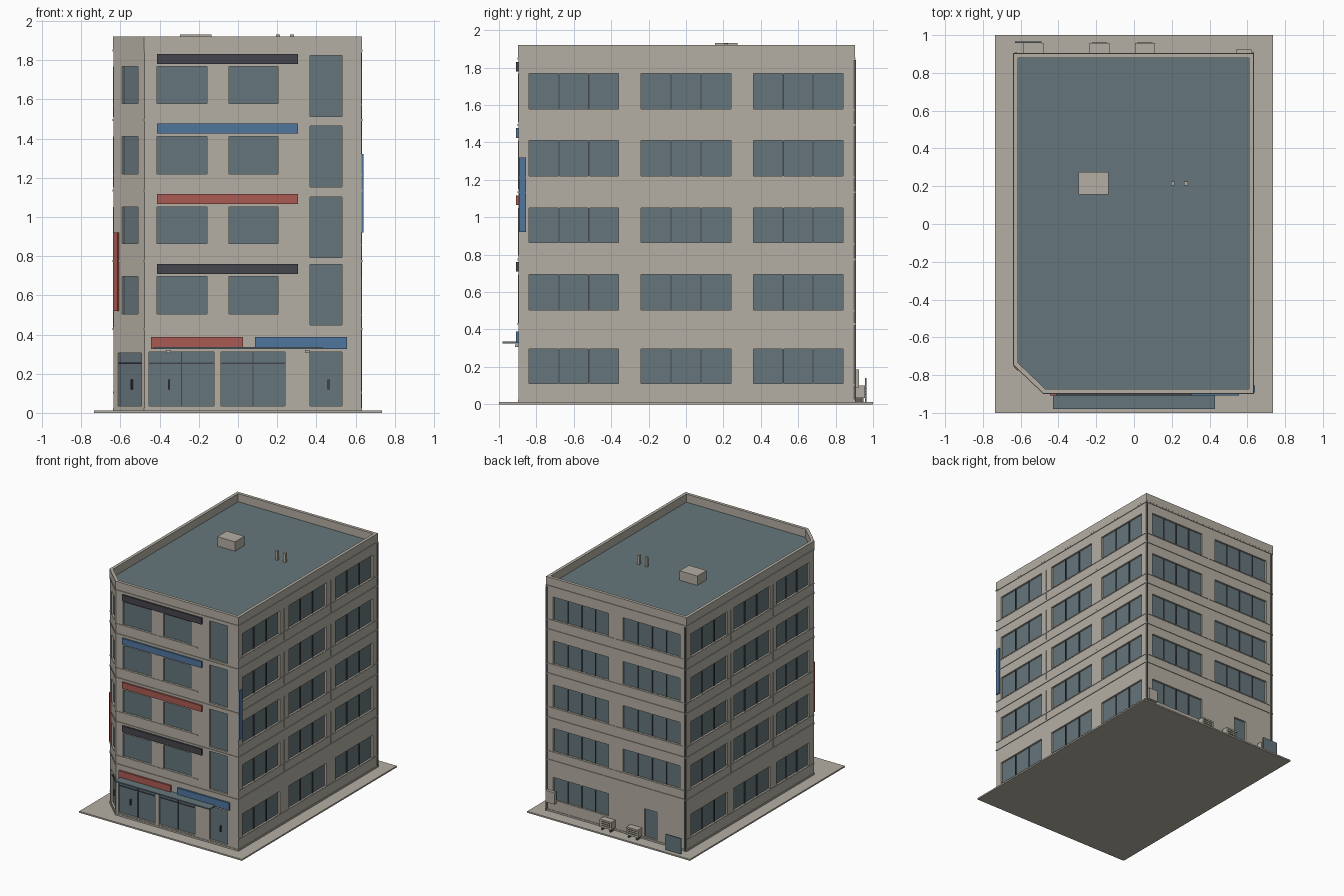
import bpy, bmesh, math
from mathutils import Vector

if "Cube" in bpy.data.objects:
    bpy.data.objects.remove(bpy.data.objects["Cube"])


def material(name, rgb):
    m = bpy.data.materials.new(name)
    m.diffuse_color = (*rgb, 1)
    m.use_nodes = True
    m.node_tree.nodes["Principled BSDF"].inputs["Base Color"].default_value = m.diffuse_color
    return m


WALL = material("concrete", (0.46, 0.43, 0.37))
GLASS = material("blue_grey_glass", (0.13, 0.18, 0.20))
DARK = material("charcoal", (0.06, 0.06, 0.075))
RED = material("red", (0.40, 0.10, 0.085))
BLUE = material("blue", (0.08, 0.18, 0.34))
TRIM = material("dark_trim", (0.12, 0.12, 0.11))

# Footprint, counter-clockwise, with a cut front-left corner
FOOT = [Vector(p) for p in ((-0.478, -0.895), (0.63, -0.895), (0.63, 0.9),
                            (-0.635, 0.9), (-0.635, -0.745))]
DEPTH = 0.015
ROOF_Z, TOP = 1.855, 1.92
FLOORS = (0.43, 0.775, 1.135, 1.495)
ROWS = ((0.505, 0.695), (0.865, 1.05), (1.22, 1.41), (1.58, 1.768))


class Side:
    """Wall frame: u runs along the wall, d points outwards."""
    def __init__(self, origin, direction, u0, u1):
        self.o, self.t = Vector(origin), Vector(direction).normalized()
        self.n = Vector((self.t.y, -self.t.x))
        self.u0, self.u1 = u0, u1

    def at(self, u, d, z):
        p = self.o + self.t * u + self.n * d
        return Vector((p.x, p.y, z))


front = Side((0, -0.895), (1, 0), -0.478, 0.63)
right = Side((0.63, 0), (0, 1), -0.895, 0.9)
back = Side((0, 0.9), (-1, 0), -0.63, 0.635)
left = Side((-0.635, 0), (0, -1), -0.9, 0.745)
cut = FOOT[0] - FOOT[4]
corner = Side(FOOT[4], cut, 0, cut.length)

parts = {}


def mesh(name, mats):
    if name not in parts:
        parts[name] = (bmesh.new(), mats)
    return parts[name][0]


def box(name, mat, side, u0, u1, d0, d1, z0, z1):
    bm = mesh(name, [mat])
    v = [bm.verts.new(side.at(u, d, z)) for z in (z0, z1)
         for u, d in ((u0, d1), (u1, d1), (u1, d0), (u0, d0))]
    for f in ((3, 2, 1, 0), (4, 5, 6, 7), (0, 1, 5, 4), (1, 2, 6, 5), (2, 3, 7, 6), (3, 0, 4, 7)):
        bm.faces.new([v[i] for i in f])


WORLD = Side((0, 0), (1, 0), 0, 0)


def world_box(name, mat, x0, x1, y0, y1, z0, z1):
    box(name, mat, WORLD, x0, x1, -y1, -y0, z0, z1)


def outline(off):
    """Footprint grown by off with mitred corners."""
    pts = []
    for i, p in enumerate(FOOT):
        a, b = (p - FOOT[i - 1]).normalized(), (FOOT[(i + 1) % 5] - p).normalized()
        na, nb = Vector((a.y, -a.x)), Vector((b.y, -b.x))
        pts.append(p + (na + nb) * off / (1 + na.dot(nb)))
    return pts


def ring(name, mat, inner, outer, z0, z1):
    bm = mesh(name, [mat])
    loops = [[bm.verts.new((p.x, p.y, z)) for p in outline(o)]
             for o, z in ((outer, z0), (outer, z1), (inner, z1), (inner, z0))]
    for k in range(4):
        a, b = loops[k], loops[(k + 1) % 4]
        for i in range(5):
            j = (i + 1) % 5
            bm.faces.new((a[i], a[j], b[j], b[i]))


def wall(name, s, windows):
    """Wall sheet with recessed panes; windows are (u0, u1, z0, z1)."""
    bm = mesh(name, [WALL, GLASS])
    us = sorted({s.u0, s.u1, *(u for w in windows for u in w[:2])})
    zs = sorted({0.01, TOP, *(z for w in windows for z in w[2:])})

    def quad(pts, mi=0):
        bm.faces.new([bm.verts.new(s.at(*p)) for p in pts]).material_index = mi

    for a, b in zip(us, us[1:]):
        for c, e in zip(zs, zs[1:]):
            u, z = (a + b) / 2, (c + e) / 2
            if not any(w[0] < u < w[1] and w[2] < z < w[3] for w in windows):
                quad(((a, 0, c), (b, 0, c), (b, 0, e), (a, 0, e)))
    for a, b, c, e in windows:
        rim = ((a, c), (b, c), (b, e), (a, e))
        quad([(u, -DEPTH, z) for u, z in rim], 1)
        for (u, z), (x, y) in zip(rim, rim[1:] + rim[:1]):
            quad(((u, 0, z), (x, 0, y), (x, -DEPTH, y), (u, -DEPTH, z)))
    bmesh.ops.remove_doubles(bm, verts=bm.verts, dist=1e-5)


def mullions(s, w, panes):
    for i in range(1, panes):
        u = w[0] + (w[1] - w[0]) * i / panes
        box("mullions", DARK, s, u - 0.003, u + 0.003, -DEPTH, -DEPTH + 0.007, w[2], w[3])


def joints(u_list, s, rows):
    for u in u_list:
        for z0, z1 in rows:
            box("pier_joints", WALL, s, u - 0.003, u + 0.003, -0.004, 0.003, z0 - 0.07, z1)


# Long sides and back: window strips on every floor
ALL_ROWS = ((0.11, 0.295),) + ROWS
right_bays = ((-0.84, -0.36), (-0.24, 0.24), (0.36, 0.84))
left_bays = ((-0.84, -0.37), (-0.29, 0.18), (0.26, 0.68))
back_bays = ((-0.57, -0.07), (0.06, 0.575))
for name, s, bays, panes in (("right_wall", right, right_bays, 3),
                             ("left_wall", left, left_bays, 3),
                             ("back_wall", back, back_bays, 4)):
    wins = [(*b, *r) for b in bays for r in ALL_ROWS]
    if s is back:
        wins.remove((*back_bays[1], *ALL_ROWS[0]))
    for w in wins:
        mullions(s, w, panes)
    if s is back:
        wins.append((0.255, 0.37, 0.03, 0.26))  # service door
    wall(name, s, wins)
    joints([(a[1] + b[0]) / 2 for a, b in zip(bays, bays[1:])], s, ROWS)
    for z0, _ in ALL_ROWS:
        if s is not back or z0 > 0.2:
            box("sills", WALL, s, s.u0, s.u1, -0.005, 0.004, z0 - 0.01, z0 - 0.002)

# Front: paired windows, tall stair windows, shopfronts and a door
wins = [(a, b, *r) for a, b in ((-0.413, -0.158), (-0.046, 0.204)) for r in ROWS]
wins += [(0.367, 0.53, z + 0.018, z + 0.328) for z in FLOORS]
shops = [(-0.454, -0.122, 0.035, 0.31), (-0.087, 0.24, 0.035, 0.31)]
doors = [(0.367, 0.53, 0.035, 0.31)]
wall("front_wall", front, wins + shops + doors)
joints([-0.107], front, ROWS)
for z0, _ in ROWS:
    box("sills", WALL, front, -0.478, 0.265, -0.005, 0.004, z0 - 0.01, z0 - 0.002)
for w in shops:
    mullions(front, w, 2)
    box("transoms", DARK, front, w[0], w[1], -DEPTH, -DEPTH + 0.007, 0.25, 0.256)

# Cut corner: narrow windows above a door
L = corner.u1
wall("corner_wall", corner, [(0.28 * L, 0.8 * L, *r) for r in ROWS]
     + [(0.14 * L, 0.9 * L, 0.035, 0.305)])
box("transoms", DARK, corner, 0.14 * L, 0.9 * L, -DEPTH, -DEPTH + 0.007, 0.25, 0.256)
for s, u in ((corner, 0.55 * L), (front, -0.352), (front, 0.462)):
    box("door_handles", DARK, s, u - 0.004, u + 0.004, -DEPTH, -0.005, 0.12, 0.17)

# Floor ledges, plinth, parapet and roof
for z in FLOORS + (1.85,):
    ring("floor_ledges", WALL, -0.01, 0.005, z - 0.006, z + 0.004)
ring("plinth", WALL, -0.01, 0.004, 0.01, 0.025)
ring("parapet", WALL, -0.022, 0.003, 1.856, TOP + 0.002)
bm = mesh("roof", [GLASS])
bm.faces.new([bm.verts.new((p.x, p.y, ROOF_Z)) for p in outline(-0.005)])
world_box("roof_hut", WALL, -0.295, -0.135, 0.155, 0.275, ROOF_Z, 1.932)
for x in (0.205, 0.275):
    world_box("roof_vents", WALL, x - 0.01, x + 0.01, 0.205, 0.225, ROOF_Z, 1.93)

# Ground slab
world_box("ground_slab", WALL, -0.735, 0.735, -1, 1, 0, 0.012)

# Sign boards and entrance canopy
for z, m, n in ((1.78, DARK, "dark"), (1.425, BLUE, "blue"), (1.066, RED, "red"), (0.71, DARK, "dark")):
    box(n + "_sign_boards", m, front, -0.413, 0.306, 0, 0.014, z, z + 0.051)
box("red_sign_boards", RED, front, -0.444, 0.026, 0, 0.014, 0.327, 0.388)
box("blue_sign_boards", BLUE, front, 0.087, 0.556, 0, 0.014, 0.327, 0.388)
box("red_sign_boards", RED, corner, 0.005, 0.038, 0, 0.01, 0.52, 0.92)
box("blue_sign_boards", BLUE, right, -0.893, -0.855, 0, 0.01, 0.92, 1.32)
box("canopy", GLASS, front, -0.43, 0.43, 0, 0.085, 0.326, 0.336)
for u in (-0.355, 0.355):
    box("canopy_lamps", WALL, front, u - 0.013, u + 0.013, 0, 0.02, 0.306, 0.32)

# Rear services: drainpipes, condensers, meter and screen
for x in (0.628, -0.625):
    world_box("drainpipes", TRIM, x - 0.006, x + 0.006, 0.895, 0.909, 0.012, 1.84)
for x in (-0.585, -0.235, 0.005):
    world_box("condensers", WALL, x, x + 0.105, 0.905, 0.957, 0.035, 0.1)
    for k in range(3):
        z = 0.05 + k * 0.016
        world_box("condenser_grilles", TRIM, x + 0.012, x + 0.093, 0.957, 0.96, z, z + 0.006)
    for dx in (0.01, 0.085):
        world_box("condenser_feet", TRIM, x + dx, x + dx + 0.01, 0.91, 0.95, 0.012, 0.035)
world_box("meter_box", WALL, 0.54, 0.622, 0.9, 0.925, 0.09, 0.185)
world_box("rear_screen", GLASS, -0.63, -0.49, 0.957, 0.965, 0.012, 0.14)

for name, (bm, mats) in parts.items():
    me = bpy.data.meshes.new(name)
    bm.to_mesh(me)
    bm.free()
    for m in mats:
        me.materials.append(m)
    bpy.context.collection.objects.link(bpy.data.objects.new(name, me))
